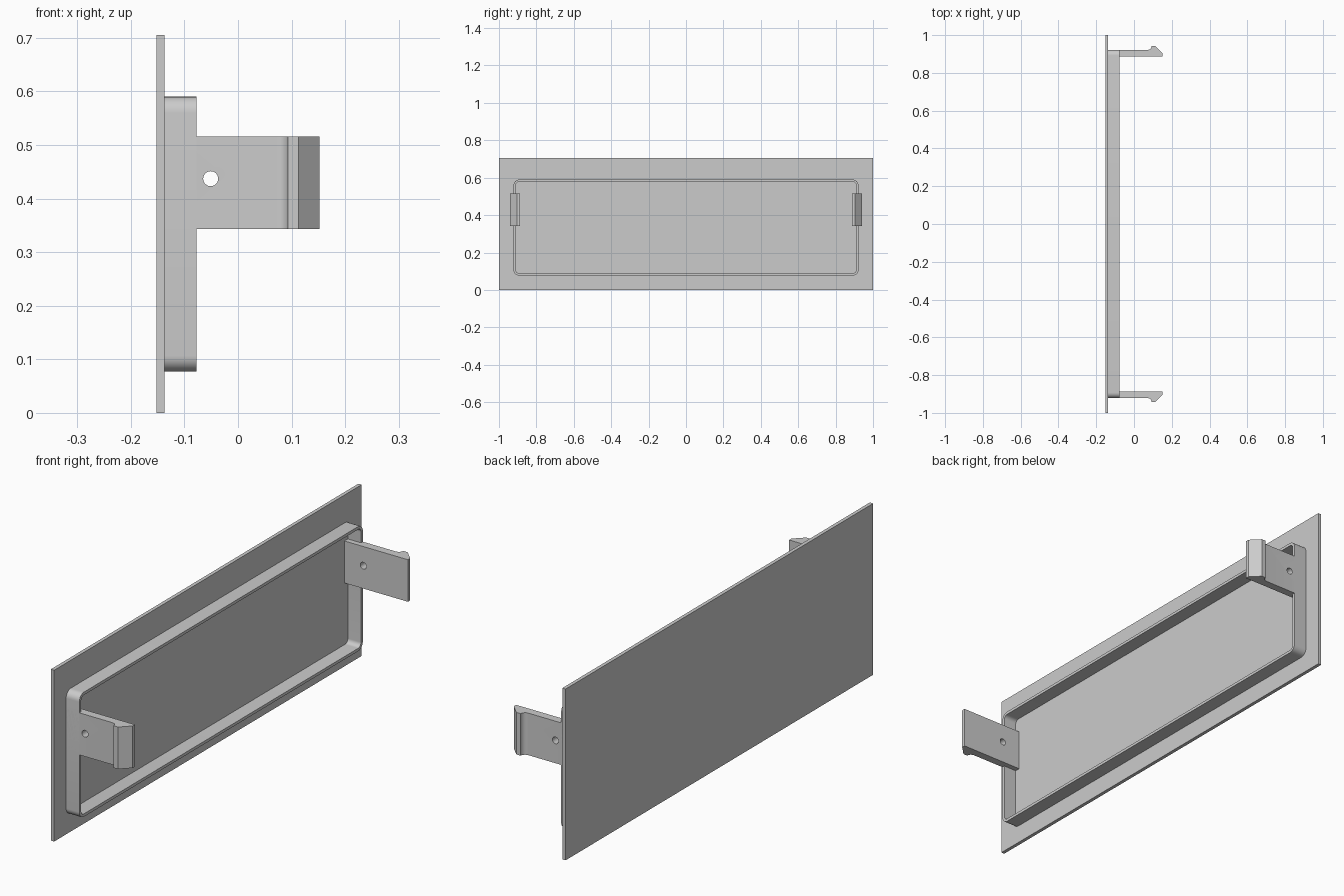
import bpy, bmesh
from math import sin, cos, pi, radians
from mathutils import Vector

cube = bpy.data.objects.get("Cube")
if cube:
    bpy.data.objects.remove(cube, do_unlink=True)

grey = bpy.data.materials.new("plain grey")
grey.use_nodes = True
colour = (0.6, 0.6, 0.6, 1)
grey.diffuse_color = colour
grey.node_tree.nodes["Principled BSDF"].inputs["Base Color"].default_value = colour

BACK, FACE, RIM, TIP = -0.152, -0.137, -0.077, 0.152
HEIGHT = 0.705


def finish(name, bm, smooth=True):
    bmesh.ops.recalc_face_normals(bm, faces=bm.faces)
    mesh = bpy.data.meshes.new(name)
    bm.to_mesh(mesh)
    bm.free()
    mesh.materials.append(grey)
    ob = bpy.data.objects.new(name, mesh)
    bpy.context.collection.objects.link(ob)
    if smooth:
        bpy.ops.object.select_all(action="DESELECT")
        ob.select_set(True)
        bpy.context.view_layer.objects.active = ob
        bpy.ops.object.shade_smooth_by_angle(angle=radians(30))
    return ob


def extrude(points, offset):
    """Solid made by sweeping a closed outline along an offset."""
    bm = bmesh.new()
    face = bm.faces.new([bm.verts.new(p) for p in points])
    swept = bmesh.ops.extrude_face_region(bm, geom=[face], use_keep_orig=True)
    moved = [v for v in swept["geom"] if isinstance(v, bmesh.types.BMVert)]
    bmesh.ops.translate(bm, verts=moved, vec=Vector(offset))
    return bm


def rounded_outline(half_y, low, high, radius, steps=8):
    """Rounded rectangle as (y, z) pairs."""
    corners = [(half_y - radius, high - radius), (radius - half_y, high - radius),
               (radius - half_y, low + radius), (half_y - radius, low + radius)]
    points = []
    for quarter, (cy, cz) in enumerate(corners):
        for i in range(steps + 1):
            a = (quarter + i / steps) * pi / 2
            points.append((cy + radius * cos(a), cz + radius * sin(a)))
    return points


# Flat cover plate
plate = [(BACK, -1, 0), (BACK, 1, 0), (BACK, 1, HEIGHT), (BACK, -1, HEIGHT)]
finish("cover_plate", extrude(plate, (FACE - BACK, 0, 0)), smooth=False)

# Thin raised rim with rounded corners
wall = 0.012
outer = rounded_outline(0.922, 0.077, 0.59, 0.03)
inner = rounded_outline(0.922 - wall, 0.077 + wall, 0.59 - wall, 0.03 - wall)
bm = bmesh.new()
loops = [[bm.verts.new((x, y, z)) for y, z in outline]
         for outline, x in ((outer, FACE), (outer, RIM), (inner, RIM), (inner, FACE))]
count = len(outer)
for a, b in zip(loops, loops[1:] + loops[:1]):
    for i in range(count):
        j = (i + 1) % count
        bm.faces.new((a[i], a[j], b[j], b[i]))
finish("raised_rim", bm)

# Two hooked clips, each with a pin hole
ARM_LOW, ARM_HIGH = 0.343, 0.516
fillet = [(0.073 + 0.02 * sin(a), 0.942 - 0.02 * cos(a))
          for a in (i * pi / 16 for i in range(9))]
profile = [(FACE, 0.888), (TIP, 0.888), (TIP, 0.903), (0.113, 0.942)]
profile += fillet[::-1] + [(FACE, 0.922)]

for side, name in ((-1, "front_clip"), (1, "back_clip")):
    outline = [(x, side * y, ARM_LOW) for x, y in profile]
    clip = finish(name, extrude(outline, (0, 0, ARM_HIGH - ARM_LOW)))

    ring = [(-0.051 + 0.014 * cos(a), side * 0.85, 0.437 + 0.014 * sin(a))
            for a in (i * pi / 16 for i in range(32))]
    cutter = finish("hole_cutter", extrude(ring, (0, side * 0.12, 0)), smooth=False)
    cutter.hide_render = True
    cut = clip.modifiers.new("pin hole", "BOOLEAN")
    cut.operation = "DIFFERENCE"
    cut.solver = "EXACT"
    cut.object = cutter
    bpy.ops.object.select_all(action="DESELECT")
    clip.select_set(True)
    bpy.context.view_layer.objects.active = clip
    bpy.ops.object.modifier_apply(modifier=cut.name)
    bpy.data.objects.remove(cutter, do_unlink=True)
    bpy.ops.object.shade_smooth_by_angle(angle=radians(30))
